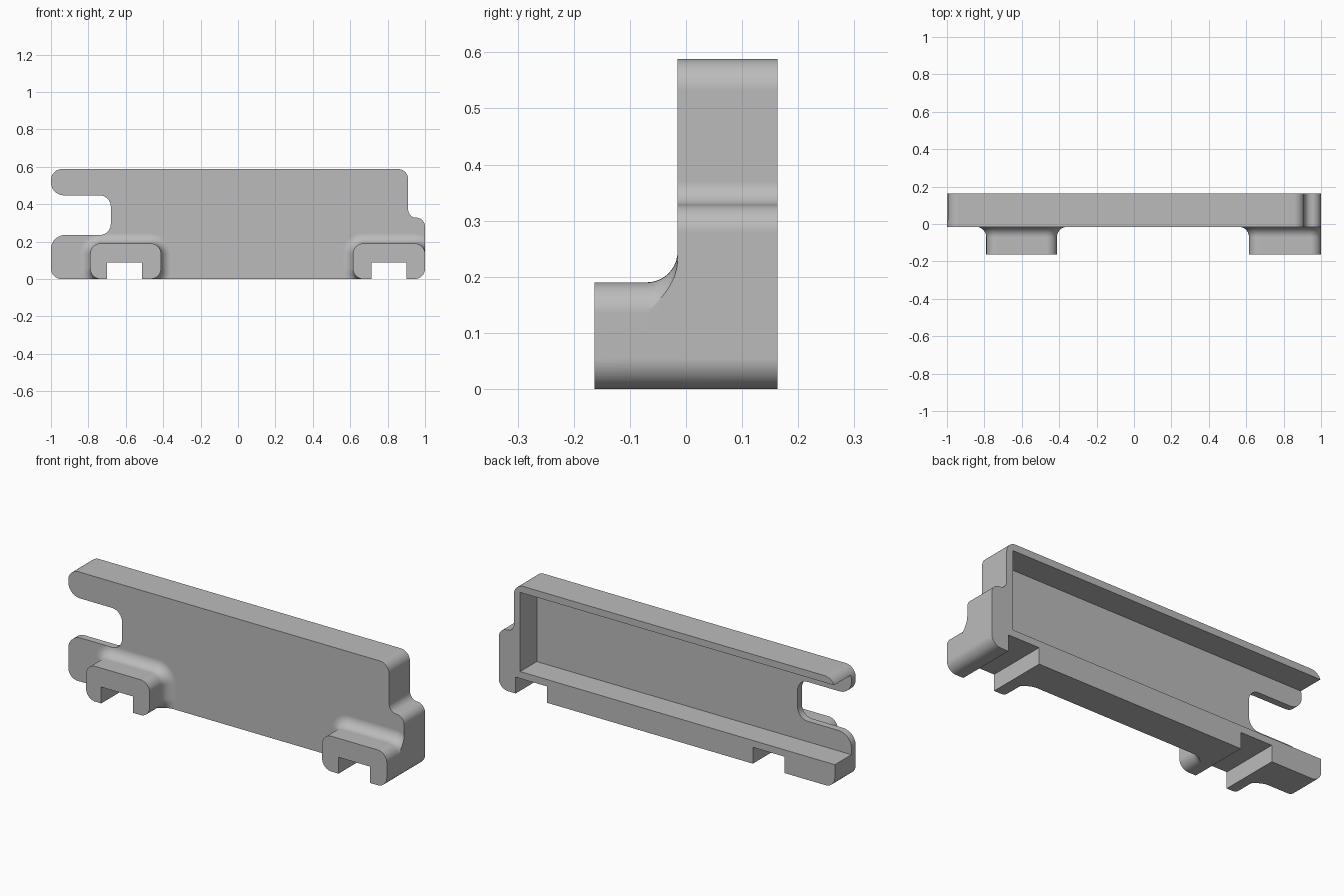
import bpy, bmesh, math
from mathutils import Vector

cube = bpy.data.objects.get("Cube")
if cube:
    bpy.data.objects.remove(cube, do_unlink=True)

# One plain grey for the whole casting
grey = bpy.data.materials.new("plain_grey")
grey.use_nodes = True
grey.diffuse_color = (0.5, 0.5, 0.5, 1)
grey.node_tree.nodes["Principled BSDF"].inputs["Base Color"].default_value = (0.5, 0.5, 0.5, 1)

FRONT, BACK, PAD_FRONT = -0.015, 0.163, -0.163
WALL, FILLET = 0.037, 0.055


def rounded(corners, steps=10):
    """Outline in x, z with each right-angled corner (x, z, radius) rounded."""
    points = []
    for i, (x, z, r) in enumerate(corners):
        p = Vector((x, z))
        u = (Vector(corners[i - 1][:2]) - p).normalized()
        v = (Vector(corners[(i + 1) % len(corners)][:2]) - p).normalized()
        centre = p + (u + v) * r
        for k in range(steps + 1):
            t = math.pi / 2 * k / steps
            points.append(centre - v * r * math.cos(t) - u * r * math.sin(t))
    return points


def loft(name, sections):
    """Solid through matching outlines, given as (y, points)."""
    bm = bmesh.new()
    rings = [[bm.verts.new((p.x, y, p.y)) for p in pts] for y, pts in sections]
    n = len(rings[0])
    for a, b in zip(rings, rings[1:]):
        for i in range(n):
            j = (i + 1) % n
            bm.faces.new((a[i], a[j], b[j], b[i]))
    bm.faces.new(rings[0])
    bm.faces.new(rings[-1])
    bmesh.ops.recalc_face_normals(bm, faces=bm.faces)
    mesh = bpy.data.meshes.new(name)
    bm.to_mesh(mesh)
    bm.free()
    obj = bpy.data.objects.new(name, mesh)
    bpy.context.collection.objects.link(obj)
    mesh.materials.append(grey)
    return obj


def box(name, x0, x1, y0, y1, z0, z1):
    pts = [Vector(p) for p in ((x0, z0), (x1, z0), (x1, z1), (x0, z1))]
    return loft(name, [(y0, pts), (y1, pts)])


def combine(target, tool, operation):
    """Apply a boolean and discard the tool."""
    mod = target.modifiers.new("combine", "BOOLEAN")
    mod.operation, mod.solver, mod.object = operation, "EXACT", tool
    bpy.context.view_layer.objects.active = target
    bpy.ops.object.modifier_apply(modifier=mod.name)
    bpy.data.objects.remove(tool, do_unlink=True)


def pad(x0, x1):
    """Raised foot block that flares into the plate with a fillet."""
    def outline(d):
        r = FILLET + d
        return rounded([(x0 - d, -d, r), (x1 + d, -d, r),
                        (x1 + d, 0.19 + d, r), (x0 - d, 0.19 + d, r)])
    sections = [(PAD_FRONT, outline(0))]
    for k in range(11):
        t = math.pi / 2 * k / 10
        sections.append((FRONT - FILLET * (1 - math.sin(t)),
                         outline(FILLET * (1 - math.cos(t)))))
    sections.append((FRONT + 0.02, outline(FILLET)))
    return loft("foot_pad", sections)


# Plate outline with the open slot on one end and the step on the other
profile = rounded([(-1, 0, 0.055), (1, 0, 0.055), (1, 0.328, 0.048), (0.91, 0.328, 0.042),
                   (0.91, 0.588, 0.055), (-1, 0.588, 0.06), (-1, 0.447, 0.07),
                   (-0.68, 0.447, 0.06), (-0.68, 0.235, 0.06), (-1, 0.235, 0.075)])
body = loft("bracket_body", [(FRONT, profile), (BACK, profile)])

# Hollow back, open at the slotted end
combine(body, box("recess", -1.2, 0.91 - WALL, FRONT + WALL, 0.3,
                  0.125, 0.588 - WALL), "DIFFERENCE")

# Foot pads, trimmed to the plate outline, each with a notch through the full depth
for x0, x1, n0, n1 in ((-0.79, -0.412, -0.7, -0.512), (0.615, 1.0, 0.713, 0.9)):
    foot = pad(x0, x1)
    combine(foot, loft("trim", [(-0.3, profile), (0.3, profile)]), "INTERSECT")
    combine(body, foot, "UNION")
    combine(body, box("notch", n0, n1, -0.3, 0.3, -0.1, 0.088), "DIFFERENCE")

# Smooth fillets, crisp edges
bpy.ops.object.select_all(action="DESELECT")
body.select_set(True)
bpy.context.view_layer.objects.active = body
bpy.ops.object.shade_smooth_by_angle(angle=math.radians(30))
weighted = body.modifiers.new("weighted_normals", "WEIGHTED_NORMAL")
weighted.keep_sharp = True
weighted.weight = 100
